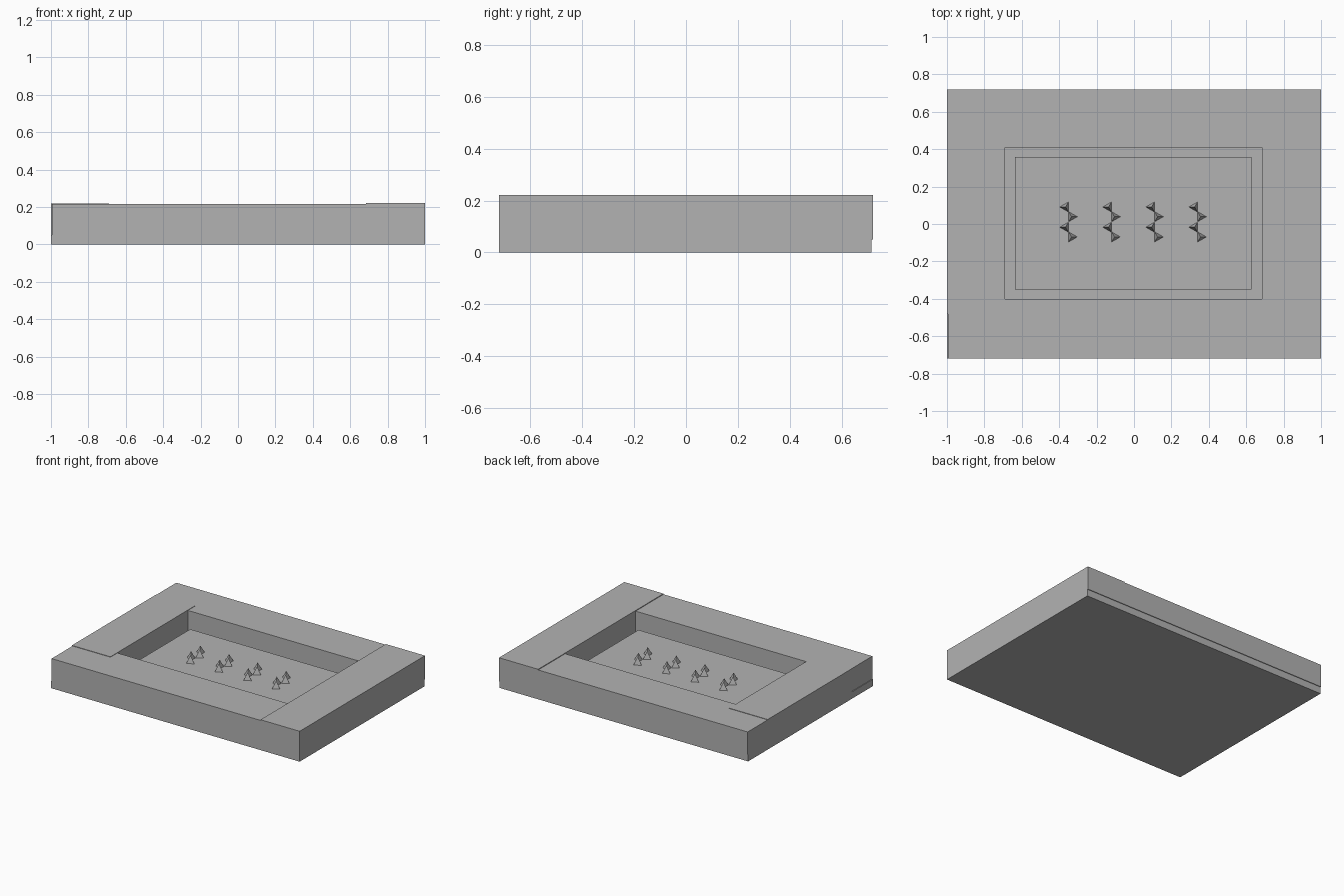
import bpy
from math import pi

if "Cube" in bpy.data.objects:
    bpy.data.objects.remove(bpy.data.objects["Cube"], do_unlink=True)

grey = bpy.data.materials.new("plain_grey")
grey.use_nodes = True
color = (0.45, 0.45, 0.45, 1)
grey.diffuse_color = color
grey.node_tree.nodes["Principled BSDF"].inputs["Base Color"].default_value = color


def block(name, x0, x1, y0, y1, z0, z1):
    """Box given by its limits on each axis."""
    bpy.ops.mesh.primitive_cube_add(
        size=1, location=((x0 + x1) / 2, (y0 + y1) / 2, (z0 + z1) / 2))
    ob = bpy.context.object
    ob.name = name
    ob.scale = (x1 - x0, y1 - y0, z1 - z0)
    bpy.ops.object.transform_apply(location=False, rotation=False, scale=True)
    ob.data.materials.append(grey)


def spike(name, x, y, z, turn):
    """Three-sided pyramid with one base corner along x."""
    bpy.ops.mesh.primitive_cone_add(
        vertices=3, radius1=0.031, radius2=0, depth=0.055,
        location=(x, y, z + 0.0275), rotation=(0, 0, turn))
    ob = bpy.context.object
    ob.name = name
    ob.data.materials.append(grey)


# Base slab
BASE = 0.05
block("base_slab", -1, 1, -0.72, 0.715, 0, BASE)

# Surrounding walls, with slightly uneven tops and ends
block("front_wall", -0.995, 0.685, -0.72, -0.40, BASE, 0.216)
block("back_wall", -1, 0.685, 0.41, 0.72, BASE, 0.216)
block("right_wall", 0.685, 1, -0.72, 0.72, BASE, 0.221)
block("left_wall", -1, -0.69, -0.48, 0.49, BASE, 0.219)

# Raised panel inside the walls
PANEL = 0.114
block("raised_panel", -0.635, 0.627, -0.35, 0.358, BASE, PANEL)

# Paired spikes in four columns: primitive's first corner lies on +y
for col in range(4):
    x = -0.35 + 0.23 * col
    for row, y in enumerate((0.065, -0.043)):
        spike(f"spike_west_{col}_{row}", x - 0.016, y + 0.026, PANEL, pi / 2)
        spike(f"spike_east_{col}_{row}", x + 0.016, y - 0.026, PANEL, -pi / 2)
